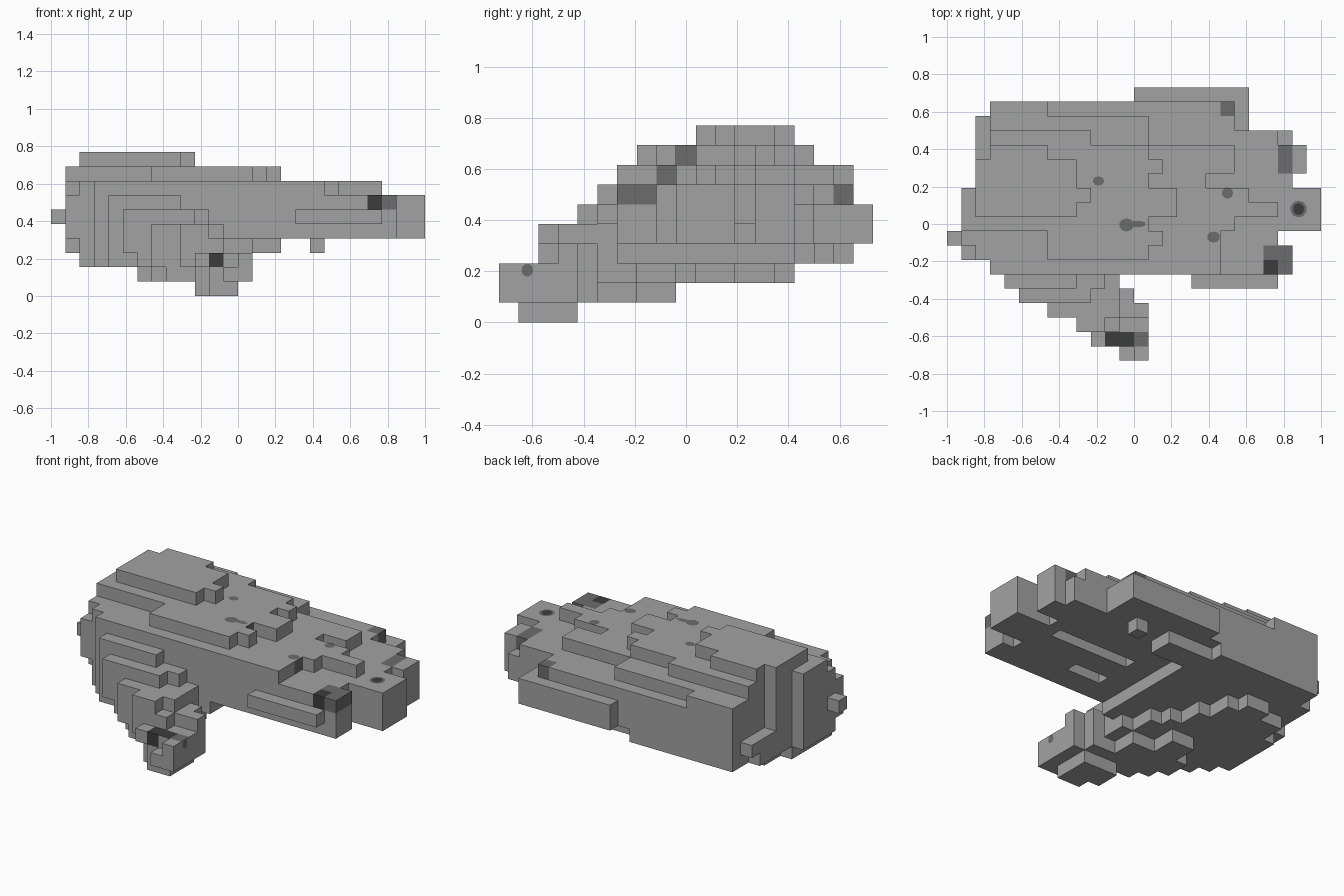
import bpy, bmesh, math

cube = bpy.data.objects.get("Cube")
if cube:
    bpy.data.objects.remove(cube, do_unlink=True)

S = 1 / 13                # block size
OX, OY = -1.0, -9.5 * S   # grid origin


def material(name, v):
    m = bpy.data.materials.new(name)
    m.use_nodes = True
    col = (v, v, v, 1)
    m.diffuse_color = col
    b = m.node_tree.nodes["Principled BSDF"]
    b.inputs["Base Color"].default_value = col
    b.inputs["Roughness"].default_value = 0.9
    return m


MATS = [material("stone grey", 0.365), material("dark grey", 0.15), material("charcoal", 0.045)]
blocks = set()


def layer(k, *runs):
    """Fill one level; each run is y start, y end, x start, x end in blocks."""
    for y0, y1, x0, x1 in runs:
        blocks.update((i, j, k) for i in range(x0, x1) for j in range(y0, y1))


# Spur reaching down to the front
layer(0, (1, 2, 11, 13), (2, 4, 10, 13))
layer(1, (0, 1, 12, 14), (1, 2, 11, 14), (2, 3, 10, 14), (3, 4, 8, 14), (4, 5, 7, 13),
      (5, 7, 6, 11), (7, 9, 7, 9))
layer(2, (0, 1, 13, 14), (1, 2, 10, 14), (2, 3, 9, 14), (3, 4, 7, 14),
      (4, 5, 6, 13), (5, 6, 4, 12))
layer(3, (2, 3, 9, 12), (3, 4, 7, 14), (4, 5, 5, 13), (5, 6, 4, 12))
layer(4, (2, 3, 9, 11), (3, 4, 7, 12), (4, 5, 5, 12), (5, 6, 4, 12))
layer(5, (4, 5, 5, 10), (5, 6, 4, 11))
layer(6, (5, 6, 4, 9))

# Underside of the thick end, stepping back diagonally
layer(2, (6, 7, 3, 12), (7, 9, 2, 11), (9, 10, 2, 10), (10, 12, 2, 9),
      (12, 14, 3, 8), (14, 15, 5, 7))
layer(3, (6, 7, 3, 13), (7, 8, 2, 13), (8, 12, 1, 13), (12, 15, 2, 13),
      (15, 16, 2, 16), (16, 17, 3, 16), (17, 18, 3, 12), (16, 17, 18, 19))

# Wide middle levels, the lowest with two slots underneath
layer(4, (8, 9, 1, 15), (8, 9, 18, 23), (9, 11, 1, 26), (11, 12, 1, 15),
      (11, 12, 22, 26), (12, 13, 2, 23), (14, 17, 2, 3))
for k in (5, 6):
    layer(k, (8, 9, 1, 23), (9, 12, 1, 26), (12, 13, 2, 24))
for k in (4, 5, 6):
    layer(k, (6, 7, 3, 24), (7, 8, 1, 24), (13, 14, 2, 25), (14, 15, 3, 25),
          (15, 16, 3, 23), (16, 18, 3, 20))
for k in (4, 5):
    layer(k, (15, 16, 23, 24), (16, 18, 20, 21), (18, 19, 13, 21))
layer(5, (8, 9, 0, 1), (5, 6, 17, 23))       # knob and front ledge

# Terraces on top
layer(7, (6, 7, 3, 19), (7, 8, 2, 19), (8, 9, 1, 19), (9, 10, 1, 20),
      (10, 11, 1, 23), (11, 12, 1, 21), (12, 13, 2, 18), (13, 14, 2, 20),
      (14, 15, 3, 20), (15, 17, 3, 14), (17, 18, 3, 7))
layer(8, (7, 8, 7, 14), (8, 9, 7, 15), (9, 10, 1, 14), (10, 12, 1, 16),
      (12, 13, 2, 14), (13, 14, 2, 15), (14, 15, 3, 14), (15, 16, 3, 10))
layer(9, (10, 11, 2, 9), (11, 12, 2, 10), (12, 14, 2, 9), (14, 15, 3, 7))

# Stained blocks, and blocks stained on one side only
DARK = {(23, 6, 6), (23, 7, 6), (22, 7, 6), (19, 17, 6), (23, 13, 6), (23, 14, 6)}
CHARCOAL = {(11, 1, 2), (22, 6, 6)}
RIGHT, TOP = (1, 0, 0), (0, 0, 1)
ONE_SIDE = {((18, 8, 7), RIGHT): 1, ((13, 9, 8), RIGHT): 1,
            ((13, 1, 2), TOP): 1, ((12, 1, 2), TOP): 2}

# Outward direction and its face corners, wound outward
SIDES = {
    RIGHT: ((1, 0, 0), (1, 1, 0), (1, 1, 1), (1, 0, 1)),
    (-1, 0, 0): ((0, 0, 0), (0, 0, 1), (0, 1, 1), (0, 1, 0)),
    (0, 1, 0): ((0, 1, 0), (0, 1, 1), (1, 1, 1), (1, 1, 0)),
    (0, -1, 0): ((0, 0, 0), (1, 0, 0), (1, 0, 1), (0, 0, 1)),
    TOP: ((0, 0, 1), (1, 0, 1), (1, 1, 1), (0, 1, 1)),
    (0, 0, -1): ((0, 0, 0), (0, 1, 0), (1, 1, 0), (1, 0, 0)),
}


def finish(name, bm):
    me = bpy.data.meshes.new(name)
    bm.to_mesh(me)
    bm.free()
    for m in MATS:
        me.materials.append(m)
    ob = bpy.data.objects.new(name, me)
    bpy.context.collection.objects.link(ob)
    return ob


def shade(b, d):
    if b in CHARCOAL:
        return 2
    return 1 if b in DARK else ONE_SIDE.get((b, d), 0)


def build(name, part):
    """Skin the exposed sides of a group of blocks."""
    bm = bmesh.new()
    verts = {}
    for b in sorted(part):
        for d, corners in SIDES.items():
            if tuple(p + q for p, q in zip(b, d)) in blocks:
                continue
            ring = []
            for c in corners:
                key = tuple(p + q for p, q in zip(b, c))
                if key not in verts:
                    verts[key] = bm.verts.new((OX + key[0] * S, OY + key[1] * S, key[2] * S))
                ring.append(verts[key])
            bm.faces.new(ring).material_index = shade(b, d)
    finish(name, bm)


spur = {b for b in blocks if b[1] < 6 and b[0] < 15}
build("rock_spur", spur)
build("rock_body", blocks - spur)


def disc(name, loc, w, d, mat, tilt=0.0):
    """Flat round stain, facing up unless tilted."""
    bm = bmesh.new()
    bmesh.ops.create_circle(bm, cap_ends=True, segments=10, radius=0.5)
    for v in bm.verts:
        v.co.x *= w
        v.co.y *= d
    for f in bm.faces:
        f.material_index = mat
    ob = finish(name, bm)
    ob.location = loc
    ob.rotation_euler = (0, tilt, 0)


def spot(name, x, y, w, d, mat, lift=0.001):
    """Stain lying on the topmost block at this place."""
    i, j = int((x - OX) / S), int((y - OY) / S)
    top = max(k for (a, b, k) in blocks if (a, b) == (i, j)) + 1
    disc(name, (x, y, top * S + lift), w, d, mat)


spot("stain_rear", -0.19, 0.23, 0.06, 0.05, 1)
spot("stain_middle", -0.04, -0.005, 0.08, 0.07, 1)
spot("stain_middle_tail", 0.02, 0.0, 0.09, 0.035, 1, 0.0015)
spot("stain_front", 0.425, -0.07, 0.07, 0.06, 1)
spot("stain_right", 0.50, 0.165, 0.06, 0.06, 1)
spot("stain_tip", 0.88, 0.08, 0.09, 0.09, 1)
spot("stain_tip_core", 0.88, 0.08, 0.06, 0.065, 2, 0.002)
disc("stain_spur_side", (OX + 14 * S + 0.001, -0.62, 0.204), 0.052, 0.045, 1, math.pi / 2)
